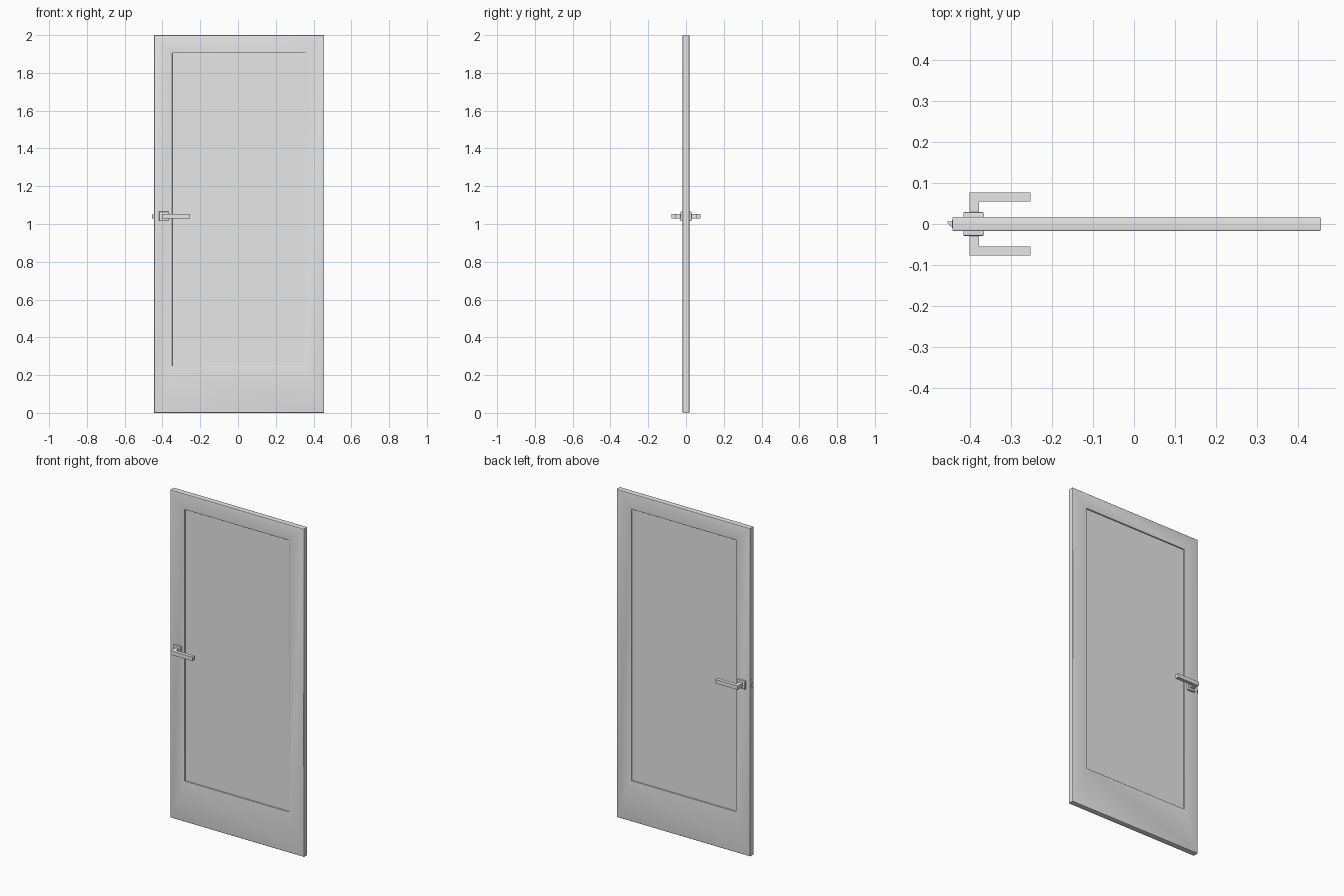
import bpy, bmesh, math

if "Cube" in bpy.data.objects:
    bpy.data.objects.remove(bpy.data.objects["Cube"])

grey = bpy.data.materials.new("light grey")
grey.diffuse_color = (0.8, 0.8, 0.8, 1)
grey.use_nodes = True
grey.node_tree.nodes["Principled BSDF"].inputs["Base Color"].default_value = grey.diffuse_color


def finish(name, bm):
    bmesh.ops.recalc_face_normals(bm, faces=bm.faces)
    me = bpy.data.meshes.new(name)
    bm.to_mesh(me)
    bm.free()
    me.materials.append(grey)
    ob = bpy.data.objects.new(name, me)
    bpy.context.collection.objects.link(ob)
    # Smooth the roundings, keep the real corners sharp
    bpy.context.view_layer.objects.active = ob
    ob.select_set(True)
    bpy.ops.object.shade_smooth_by_angle(angle=math.radians(40))
    ob.select_set(False)
    return ob


def grow(rect, d):
    x0, x1, z0, z1 = rect
    return (x0 - d, x1 + d, z0 - d, z1 + d)


def loft(name, rings):
    """Join rectangular rings (x0, x1, z0, z1, y) and cap both ends."""
    bm = bmesh.new()
    loops = [[bm.verts.new(p) for p in
              ((x0, y, z0), (x1, y, z0), (x1, y, z1), (x0, y, z1))]
             for x0, x1, z0, z1, y in rings]
    for a, b in zip(loops, loops[1:]):
        for i in range(4):
            j = (i + 1) % 4
            bm.faces.new((a[i], a[j], b[j], b[i]))
    bm.faces.new(loops[0])
    bm.faces.new(loops[-1])
    return finish(name, bm)


def prism(name, outline, z0, z1):
    """Extrude an (x, y) outline upwards."""
    bm = bmesh.new()
    f = bm.faces.new([bm.verts.new((x, y, z0)) for x, y in outline])
    ext = bmesh.ops.extrude_face_region(bm, geom=[f])
    for v in ext["geom"]:
        if isinstance(v, bmesh.types.BMVert):
            v.co.z = z1
    return finish(name, bm)


def arc(r, n=3):
    """Offsets (inset, drop) along a quarter rounding, face to side."""
    angles = [math.pi / 2 * i / n for i in range(n + 1)]
    return [(r * (1 - math.sin(a)), r * (1 - math.cos(a))) for a in angles]


# Door leaf: slab with rounded edges and a recessed panel on both faces
T, D = 0.0175, 0.008
X0, X1 = -0.444, 0.4565
outer = (X0, X1, 0, 2)
panel = (-0.348, 0.357, 0.248, 1.904)
half = [(*panel, -T + D)]
half += [(*grow(panel, i), -T + d) for i, d in reversed(arc(0.002))]
half += [(*grow(outer, -i), -T + d) for i, d in arc(0.004)]
# Inner rim: the rounding opens outwards from the recess wall
loft("door_leaf", half + [(*r[:4], -r[4]) for r in reversed(half)])

# Handle set on each face
ZC, XC = 1.04, -0.392
for side, s in (("front", -1), ("back", 1)):
    # Square rosette with a rounded rim
    R = 0.025
    plate = (XC - R, XC + R, ZC - R, ZC + R)
    loft(side + "_rosette",
         [(*grow(plate, -i), s * (0.029 - d)) for i, d in arc(0.003)]
         + [(*plate, s * 0.0165)])
    # L-shaped lever of square section
    xa, xb, xe = -0.4025, -0.3785, -0.253
    prism(side + "_lever", [(x, s * y) for x, y in (
        (xa, 0.027), (xb, 0.027), (xb, 0.055),
        (xe, 0.055), (xe, 0.077), (xa, 0.077))], ZC - 0.012, ZC + 0.012)

# Latch plate and wedge-shaped bolt on the closing edge
loft("latch_plate", [(X0 - 0.001, X0 + 0.002, 0.96, 1.075, y)
                     for y in (-0.01, 0.01)])
prism("latch_bolt", [(X0 + 0.005, 0.006), (-0.456, 0.006),
                     (-0.456, 0.003), (X0, -0.008), (X0 + 0.005, -0.008)],
      ZC - 0.01, ZC + 0.01)
